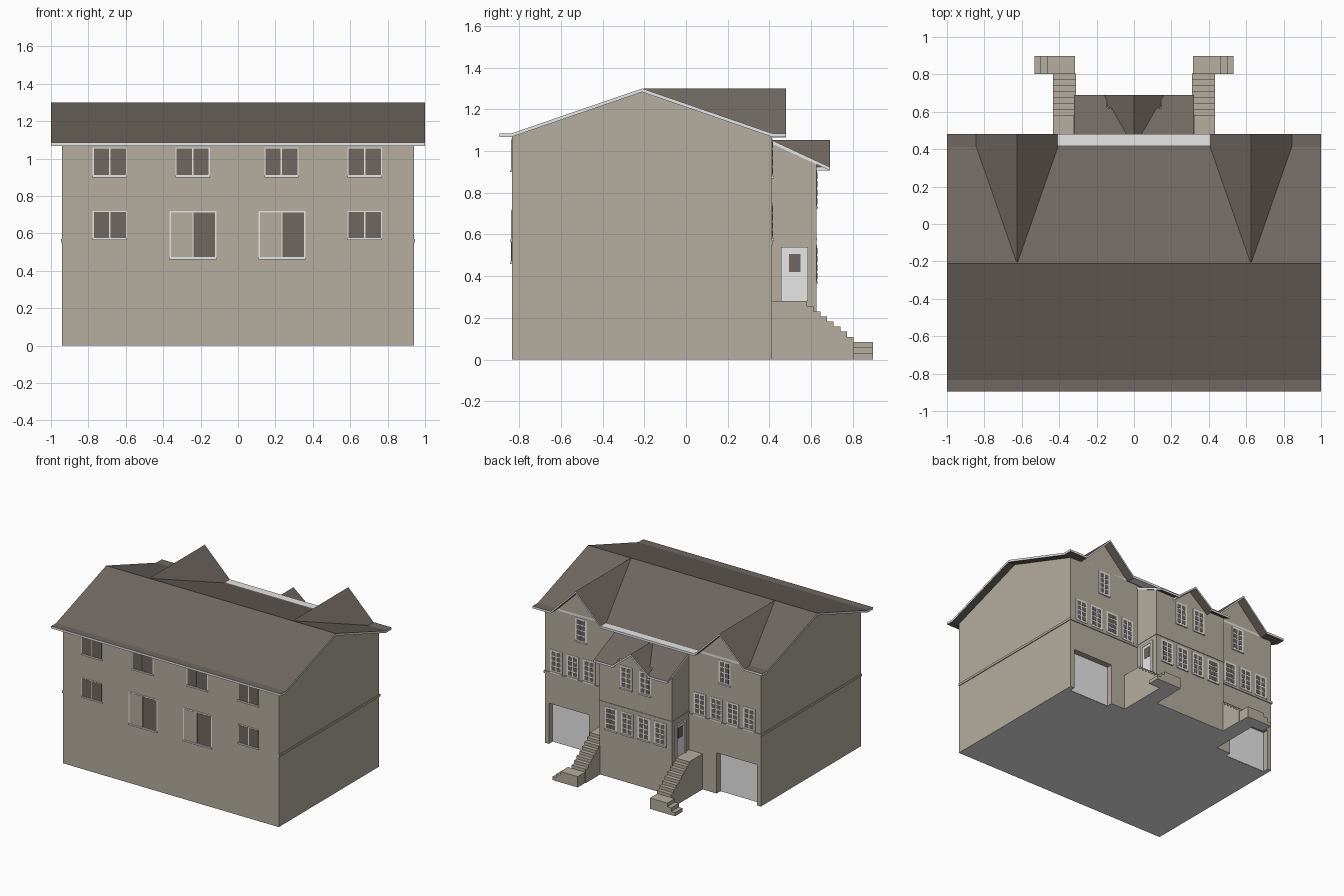
import bpy, bmesh

if "Cube" in bpy.data.objects:
    bpy.data.objects.remove(bpy.data.objects["Cube"])

# Flat colours
COLOURS = [("wall_beige", (.46, .417, .348)), ("roof_brown", (.16, .137, .12)),
           ("trim_white", (.80, .80, .80))]
MATS = []
for n, c in COLOURS:
    m = bpy.data.materials.new(n)
    m.diffuse_color = (*c, 1)
    m.use_nodes = True
    m.node_tree.nodes["Principled BSDF"].inputs["Base Color"].default_value = m.diffuse_color
    MATS.append(m)
WALL, ROOF, TRIM = range(3)
GLASS = ROOF  # the panes share the roof's dark brown


def finish(name, bm, edge_mat=None):
    """Turn a bmesh into an object; colour upright edges and the ground face by rule."""
    bmesh.ops.recalc_face_normals(bm, faces=bm.faces)
    for f in bm.faces:
        f.normal_update()
        if edge_mat is not None and abs(f.normal.z) < .1:
            f.material_index = edge_mat
        if f.normal.z < -.9 and f.calc_center_median().z < .005:
            f.material_index = TRIM
    me = bpy.data.meshes.new(name)
    bm.to_mesh(me)
    bm.free()
    for m in MATS:
        me.materials.append(m)
    ob = bpy.data.objects.new(name, me)
    bpy.context.collection.objects.link(ob)
    return ob


def prism(name, pts, axis, a, b, mat, edge_mat=None):
    """Extrude a profile along x (points are y,z) or y (points are x,z)."""
    bm = bmesh.new()
    def at(p, t):
        return (t, p[0], p[1]) if axis == "x" else (p[0], t, p[1])
    rings = [[bm.verts.new(at(p, t)) for p in pts] for t in (a, b)]
    n = len(pts)
    faces = [bm.faces.new(rings[0]), bm.faces.new(rings[1][::-1])]
    for i in range(n):
        j = (i + 1) % n
        faces.append(bm.faces.new((rings[0][i], rings[0][j], rings[1][j], rings[1][i])))
    for f in faces:
        f.material_index = mat
    return finish(name, bm, edge_mat)


def boxes(name, items):
    """One object from boxes given as (x0, x1, y0, y1, z0, z1, material)."""
    bm = bmesh.new()
    for x0, x1, y0, y1, z0, z1, mat in items:
        vs = bmesh.ops.create_cube(bm, size=1)["verts"]
        for v in vs:
            v.co = (x1 if v.co.x > 0 else x0, y1 if v.co.y > 0 else y0, z1 if v.co.z > 0 else z0)
        for f in {f for v in vs for f in v.link_faces}:
            f.material_index = mat
    return finish(name, bm)


def roof(name, top, axis, a, b, t=.017):
    """Thin roof sheet with white fascia edges."""
    low = [(p, z - t) for p, z in reversed(top)]
    return prism(name, top + low, axis, a, b, ROOF, TRIM)


def window(name, x, w, z0, z1, y, s, cols, rows, frame, bar, left=GLASS):
    """Frame plate with panes on it and a slim sill; s is the outward y direction."""
    items = [(x - w / 2, x + w / 2, y - s * .004, y + s * .003, z0, z1, TRIM)]
    pw = (w - 2 * frame - (cols - 1) * bar) / cols
    ph = (z1 - z0 - 2 * frame - (rows - 1) * bar) / rows
    for i in range(cols):
        for j in range(rows):
            px = x - w / 2 + frame + i * (pw + bar)
            pz = z0 + frame + j * (ph + bar)
            items.append((px, px + pw, y - s * .004, y + s * .0045, pz, pz + ph,
                          left if i == 0 else GLASS))
    items.append((x - w / 2, x + w / 2, y, y + s * .009, z0 - .006, z0 + .005, TRIM))
    boxes(name, items)


FRONT, BACK, BUMP = -.835, .412, .625

# Main body with two garage openings
body = prism("main_body", [(FRONT, 0), (BACK, 0), (BACK, 1.07), (-.21, 1.285), (FRONT, 1.07)],
             "x", -.94, .94, WALL)
for s in (-1, 1):
    lo, hi = sorted((s * .555, s * .905))
    cut = boxes("garage_cutter", [(lo, hi, .36, .5, -.1, .32, WALL)])
    cut.hide_render = True
    cut.hide_set(True)
    mod = body.modifiers.new("garage_opening", "BOOLEAN")
    mod.operation, mod.object, mod.solver = "DIFFERENCE", cut, "EXACT"
    boxes("garage_door", [(lo, hi, .355, .366, .001, .32, TRIM)])

# Main roof, flat front eave included; back eaves stop at the gables
roof("main_roof", [(-.895, 1.085), (FRONT, 1.085), (-.21, 1.30), (BACK, 1.085)], "x", -1, 1)
for s in (-1, 1):
    roof("back_eave", [(BACK, 1.085), (.48, 1.085)], "x", *sorted((s * .845, s)))
boxes("middle_eave", [(-.41, .41, .42, .48, 1.068, 1.086, TRIM),
                      (-.41, .41, .40, .42, 1.068, 1.086, ROOF)])

# Two large back gables
for s in (-1, 1):
    c = s * .625
    roof("gable_roof", [(c - .22, 1.083), (c, 1.301), (c + .22, 1.083)], "y", -.203, .48)
    prism("gable_wall", [(c - .21, 1.04), (c + .21, 1.04), (c + .21, 1.075), (c, 1.284),
                         (c - .21, 1.075)], "y", .3, BACK, WALL)

# Projecting centre bay with lean-to roof and small gable
prism("bay_body", [(.40, 0), (BUMP, 0), (BUMP, .94), (.40, 1.04)], "x", -.315, .315, WALL)
def lean(y):
    return 1.053 - (y - .41) * .13 / .28
roof("bay_roof", [(.41, lean(.41)), (.62, lean(.62))], "x", -.32, .32)
for s in (-1, 1):
    roof("bay_eave", [(.62, lean(.62)), (.69, lean(.69))], "x", *sorted((s * .145, s * .32)))
roof("bay_gable_roof", [(-.16, .923), (0, 1.053), (.16, .923)], "y", .41, .69)
prism("bay_gable_wall", [(-.155, .9), (.155, .9), (.155, .918), (0, 1.04), (-.155, .918)],
      "y", .5, BUMP, WALL)

# String courses at first-floor level
for s in (-1, 1):
    boxes("side_band", [(*sorted((s * .935, s * .946)), FRONT, BACK + .006, .552, .570, WALL),
                        (*sorted((s * .315, s * .946)), BACK - .01, BACK + .006, .552, .570, WALL)])
boxes("bay_band", [(-.318, .318, BACK, BUMP + .004, .57, .584, WALL)])

# Front windows and patio doors
for x in (-.685, -.2425, .2325, .6775):
    window("front_upper_window", x, .184, .905, 1.06, FRONT, -1, 2, 1, .006, .008)
for x in (-.685, .6775):
    window("front_lower_window", x, .184, .57, .72, FRONT, -1, 2, 1, .006, .008)
for x in (-.24, .235):
    window("patio_door", x, .25, .465, .72, FRONT, -1, 2, 1, .008, .004, WALL)

# Back windows in rows of four, and single upper ones
ROW = (-.215, -.072, .072, .215)
GRID = (1, 2, 4, .014, .009)
for c in (-.625, .625):
    for d in ROW:
        window("gable_lower_window", c + d, .105, .575, .75, BACK, *GRID)
    window("gable_upper_window", c, .105, .875, 1.06, BACK, *GRID)
for d in ROW:
    window("bay_lower_window", d, .105, .37, .55, BUMP, *GRID)
for d in (-.082, .082):
    window("bay_upper_window", d, .105, .73, .91, BUMP, *GRID)

# Side doors and stairs, mirrored
profile = []
for i in range(8):
    z = .28 - i * .0244
    profile += [(.58 + (i - 1) * .032 if i else .40, z), (.58 + i * .032, z)]
steps = [(.40, 0)] + profile + [(profile[-1][0], 0)]
for s in (-1, 1):
    def side(a, b):
        return sorted((s * a, s * b))
    prism("stairs", steps, "x", *side(.31, .433), WALL)
    boxes("stair_platform", [(*side(.315, .465), .803, .897, 0, .085, WALL),
                             (*side(.46, .50), .803, .897, 0, .057, WALL),
                             (*side(.49, .532), .803, .897, 0, .028, WALL)])
    boxes("entry_door", [(*side(.31, .323), .455, .473, .28, .54, TRIM),
                         (*side(.31, .323), .568, .585, .28, .54, TRIM),
                         (*side(.31, .323), .473, .568, .525, .54, TRIM),
                         (*side(.31, .317), .473, .568, .28, .525, TRIM),
                         (*side(.31, .319), .494, .55, .42, .505, GLASS)])
